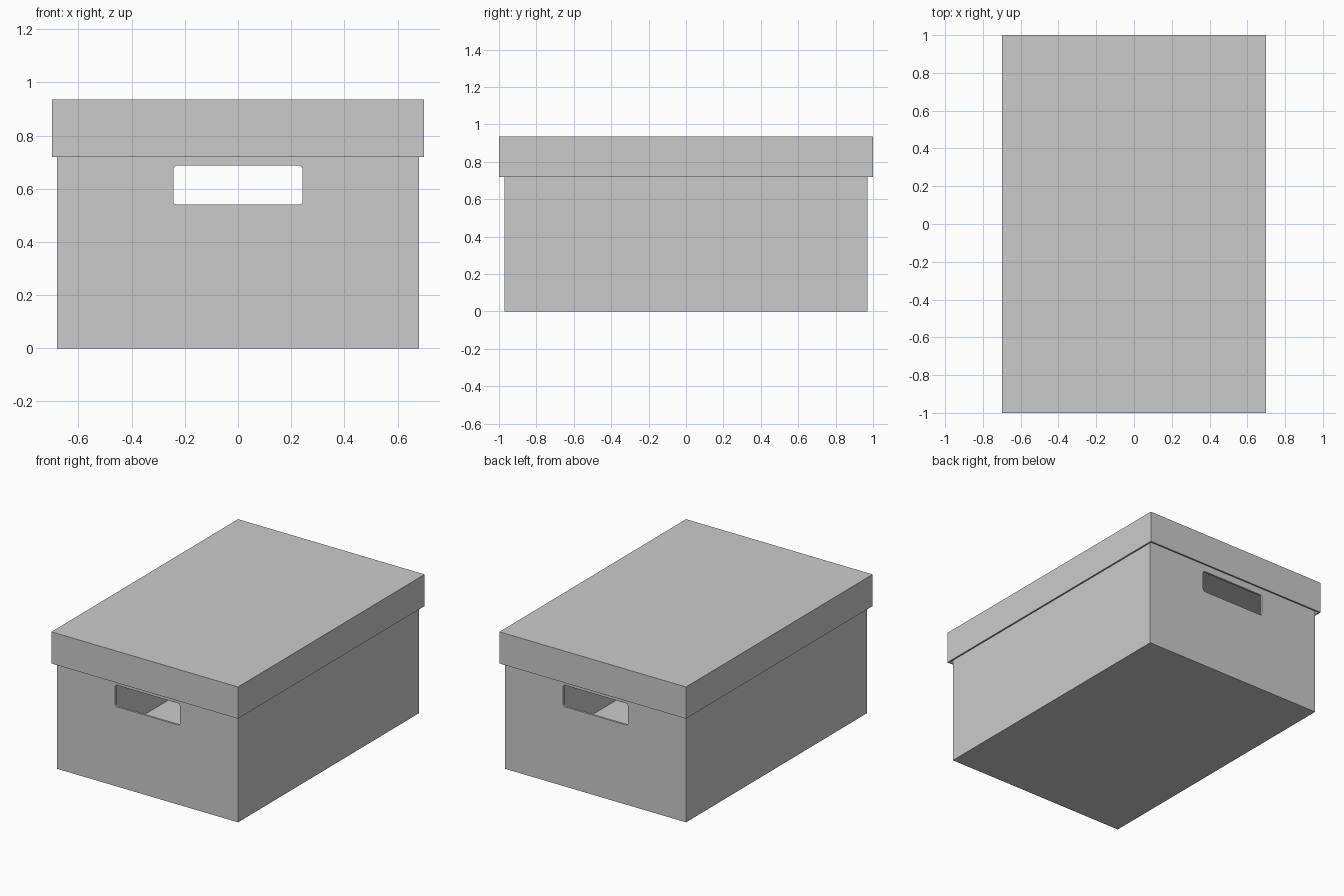
import bpy, bmesh
from mathutils import Vector

if "Cube" in bpy.data.objects:
    bpy.data.objects.remove(bpy.data.objects["Cube"])


def block(bm, lo, hi):
    """Add an axis-aligned box to bm."""
    lo, hi = Vector(lo), Vector(hi)
    verts = bmesh.ops.create_cube(bm, size=1)["verts"]
    for v in verts:
        v.co = (lo + hi) / 2 + Vector(a * b for a, b in zip(v.co, hi - lo))


def finish(bm, name):
    bmesh.ops.recalc_face_normals(bm, faces=bm.faces)
    mesh = bpy.data.meshes.new(name)
    bm.to_mesh(mesh)
    bm.free()
    obj = bpy.data.objects.new(name, mesh)
    bpy.context.collection.objects.link(obj)
    return obj


def tray(name, hx, hy, z0, z1, wall, open_dir):
    """Hollow box with one open side, up (1) or down (-1)."""
    bm = bmesh.new()
    block(bm, (-hx, -hy, z0), (hx, hy, z1))
    bm.normal_update()
    face = next(f for f in bm.faces if f.normal.z * open_dir > 0.9)
    bmesh.ops.inset_region(bm, faces=[face], thickness=wall)
    ext = bmesh.ops.extrude_discrete_faces(bm, faces=[face])["faces"][0]
    for v in ext.verts:
        v.co.z -= open_dir * (z1 - z0 - wall)
    return finish(bm, name)


# Box body and overhanging lid
body = tray("box_body", 0.68, 0.97, 0, 0.915, 0.02, 1)
lid = tray("box_lid", 0.70, 1.0, 0.72, 0.935, 0.015, -1)

# Rounded hand holes through both ends
bm = bmesh.new()
block(bm, (-0.243, -1.2, 0.54), (0.243, 1.2, 0.687))
long_edges = [e for e in bm.edges
              if abs(e.verts[0].co.y - e.verts[1].co.y) > 1]
bmesh.ops.bevel(bm, geom=long_edges, offset=0.014, segments=4,
                profile=0.5, affect='EDGES')
cutter = finish(bm, "hand_hole_cutter")
cutter.hide_render = True

cut = body.modifiers.new("hand_holes", 'BOOLEAN')
cut.operation = 'DIFFERENCE'
cut.solver = 'EXACT'
cut.object = cutter
bpy.context.view_layer.objects.active = body
bpy.ops.object.modifier_apply(modifier=cut.name)
bpy.data.objects.remove(cutter)
